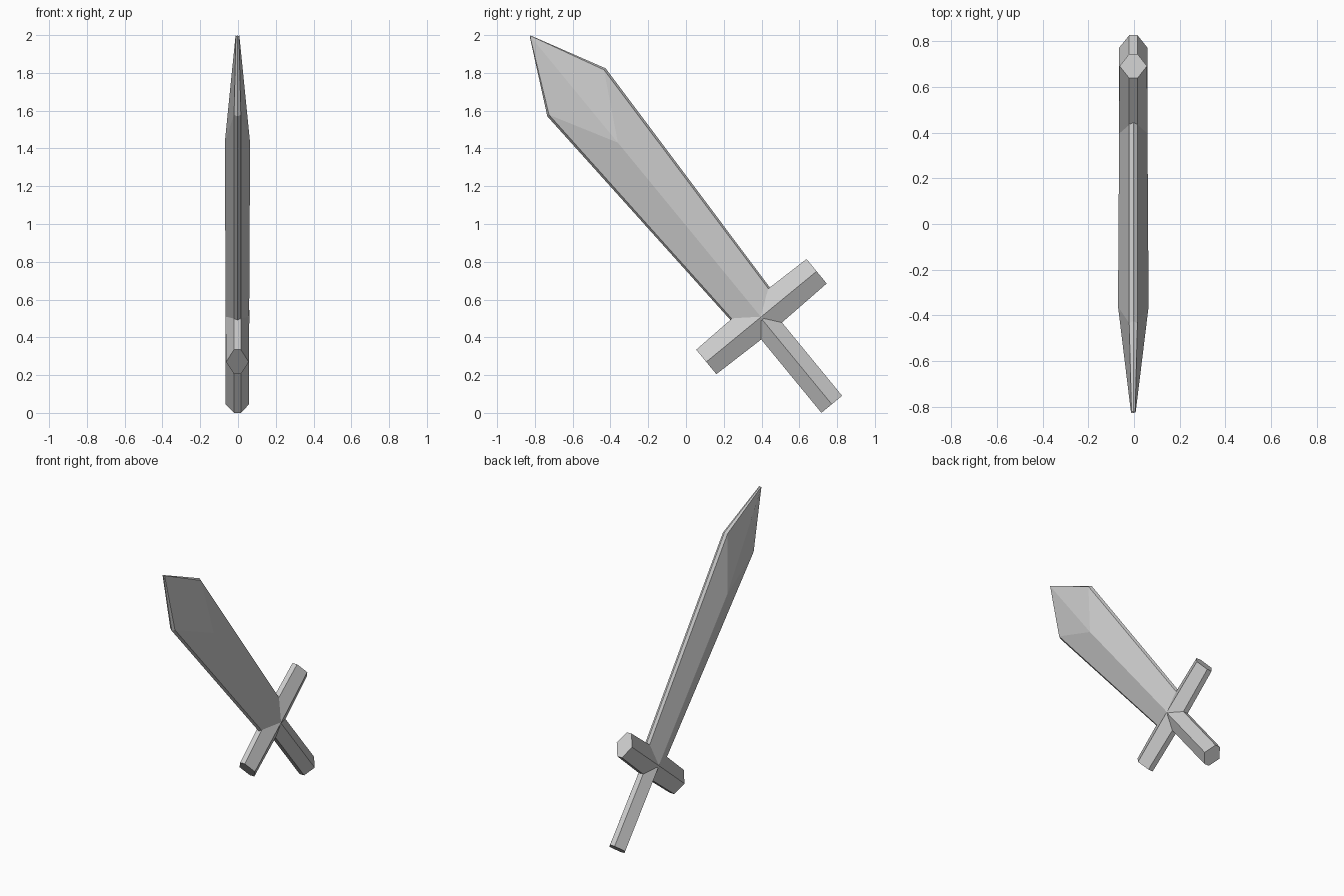
import bpy, bmesh
from math import radians
from mathutils import Matrix

cube = bpy.data.objects.get("Cube")
if cube:
    bpy.data.objects.remove(cube)

steel = bpy.data.materials.new("plain grey")
steel.use_nodes = True
grey = (0.6, 0.6, 0.6, 1)
steel.diffuse_color = grey
steel.node_tree.nodes["Principled BSDF"].inputs["Base Color"].default_value = grey

# The whole sword leans toward the front, pivoting where guard and blade cross
LEAN = Matrix.Translation((-0.003, 0.42, 0.48)) @ Matrix.Rotation(radians(39.4), 4, "X")


def loft(name, rings, frame):
    """Loft ridged sections: (edge z, ridge z, half width, half depth, edge half depth, bevel)."""
    bm = bmesh.new()
    loops = []
    for edge_z, ridge_z, w, d, e, b in rings:
        half = [(d, 0, ridge_z), (e, w - b, edge_z), (0, w, edge_z), (-e, w - b, edge_z)]
        points = half + [(-x, -y, z) for x, y, z in half]
        loops.append([bm.verts.new(p) for p in points])
    for low, high in zip(loops, loops[1:]):
        for i in range(8):
            j = (i + 1) % 8
            bm.faces.new((low[i], low[j], high[j], high[i]))
    bm.faces.new(loops[0][::-1])
    bm.faces.new(loops[-1])
    bmesh.ops.remove_doubles(bm, verts=bm.verts, dist=0.0005)
    bmesh.ops.recalc_face_normals(bm, faces=bm.faces)
    mesh = bpy.data.meshes.new(name)
    bm.to_mesh(mesh)
    bm.free()
    mesh.materials.append(steel)
    obj = bpy.data.objects.new(name, mesh)
    obj.matrix_world = frame
    bpy.context.collection.objects.link(obj)


# Blade: widens to the shoulders, ridge ends early, then tapers to the tip
loft("blade", [
    (0.03, 0.03, 0.131, 0.062, 0.018, 0.010),
    (1.575, 1.23, 0.20, 0.067, 0.018, 0.012),
    (1.96, 1.965, 0.004, 0.010, 0.008, 0.002),
], LEAN)

# Crossguard: runs across the blade and narrows toward both ends
cross = LEAN @ Matrix.Translation((0, 0.003, 0.036)) @ Matrix.Rotation(radians(-90), 4, "X")
loft("crossguard", [
    (z, z, w, d, 0.018, 0)
    for z, w, d in ((-0.378, 0.084, 0.060), (0, 0.095, 0.063), (0.378, 0.084, 0.060))
], cross)

# Grip: straight six-sided bar
loft("grip", [
    (z, z, 0.071, 0.062, 0.018, 0) for z in (-0.559, 0.02)
], LEAN @ Matrix.Translation((0, -0.004, 0)))
